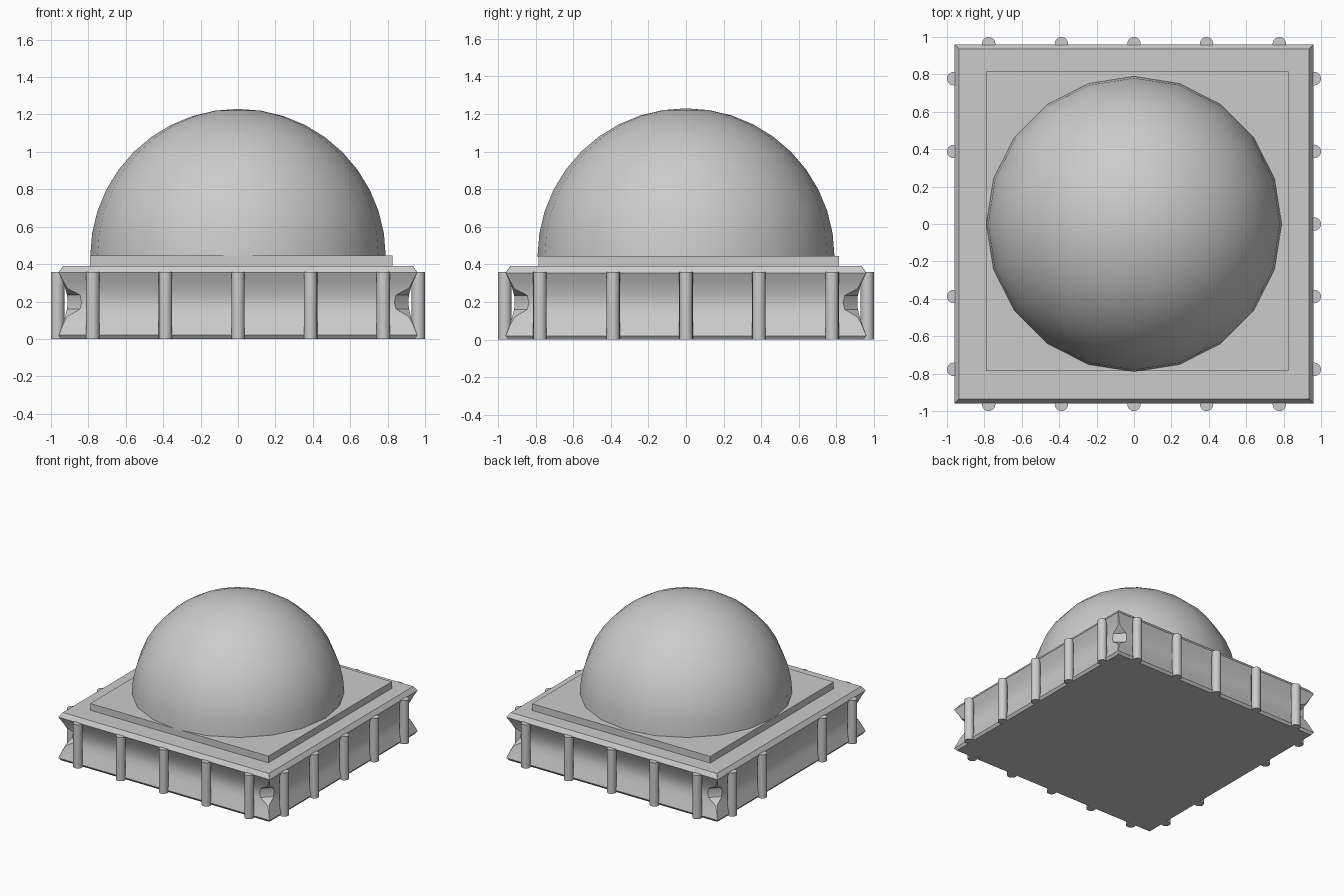
import bpy, bmesh
from math import sin, cos, pi, radians

if "Cube" in bpy.data.objects:
    bpy.data.objects.remove(bpy.data.objects["Cube"])


def finish(name, bm, angle=30):
    bmesh.ops.recalc_face_normals(bm, faces=bm.faces)
    me = bpy.data.meshes.new(name)
    bm.to_mesh(me)
    bm.free()
    ob = bpy.data.objects.new(name, me)
    bpy.context.collection.objects.link(ob)
    bpy.ops.object.select_all(action='DESELECT')
    ob.select_set(True)
    bpy.context.view_layer.objects.active = ob
    bpy.ops.object.shade_smooth_by_angle(angle=radians(angle))
    return ob


def loft(name, rings, angle=30):
    bm = bmesh.new()
    vs = [[bm.verts.new(p) for p in r] for r in rings]
    n = len(vs[0])
    for a, b in zip(vs, vs[1:]):
        for i in range(n):
            j = (i + 1) % n
            bm.faces.new((a[i], a[j], b[j], b[i]))
    bm.faces.new(vs[0][::-1])
    bm.faces.new(vs[-1])
    return finish(name, bm, angle)


# Base block: concave walls, corners notched (height, half width, corner cut)
def notched_square(z, h, c):
    k = h - c
    return [(h, -k, z), (h, k, z), (k, h, z), (-k, h, z),
            (-h, k, z), (-h, -k, z), (-k, -h, z), (k, -h, z)]


profile = [(0, .945, .002), (.02, .96, .002), (.08, .938, .004), (.12, .924, .012),
           (.16, .914, .07), (.195, .911, .075), (.235, .914, .07),
           (.27, .924, .012), (.31, .938, .004), (.355, .96, .002), (.39, .935, .002)]
loft("base_block", [notched_square(*p) for p in profile])

# Step slab under the dome, slightly off centre
x0, x1, y0, y1 = -.79, .825, -.785, .815
loft("dome_plinth", [[(x0, y0, z), (x1, y0, z), (x1, y1, z), (x0, y1, z)]
                     for z in (.38, .445)])

# Dome, 20 sides
R, ZC, SIDES, STEPS = .79, .44, 20, 10
bm = bmesh.new()
bmesh.ops.create_uvsphere(bm, u_segments=SIDES, v_segments=STEPS * 2, radius=R)
bmesh.ops.delete(bm, geom=[v for v in bm.verts if v.co.z < -1e-4], context='VERTS')
bmesh.ops.translate(bm, verts=bm.verts, vec=(0, 0, ZC))
finish("dome", bm, 40)


# Half-round pilasters; the left wall has no middle one
def pilaster(name, x, y, r=.036, n=16):
    loft(name, [[(x + r * cos(2 * pi * i / n), y + r * sin(2 * pi * i / n), z)
                 for i in range(n)] for z in (0, .358)])


for i, t in enumerate((-.777, -.388, 0, .388, .777)):
    pilaster(f"front_pilaster_{i}", t, -.964)
    pilaster(f"back_pilaster_{i}", t, .964)
    pilaster(f"right_pilaster_{i}", .964, t)
    if t != 0:
        pilaster(f"left_pilaster_{i}", -.964, t)
